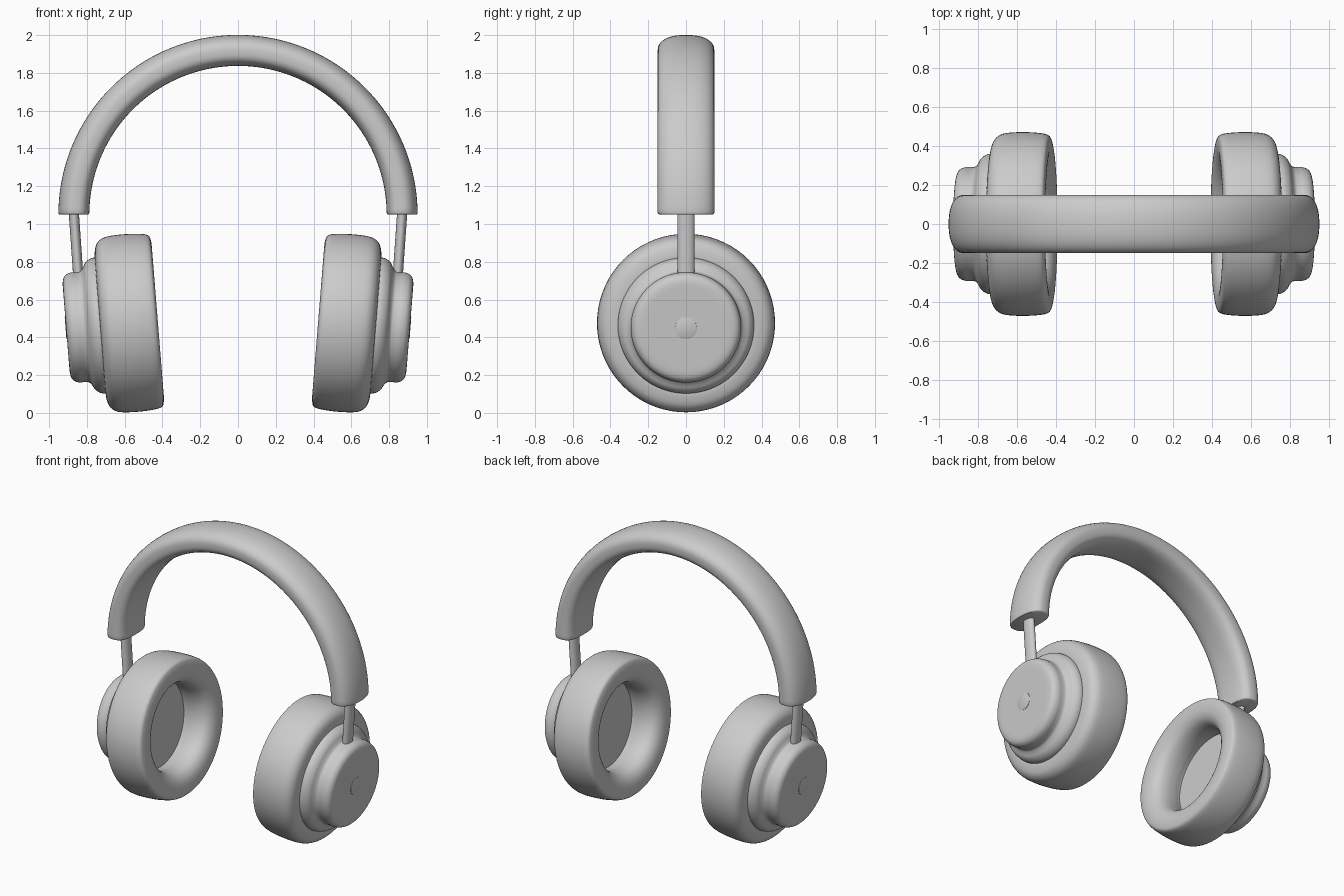
import bpy, bmesh, math
from mathutils import Matrix, Vector

if "Cube" in bpy.data.objects:
    bpy.data.objects.remove(bpy.data.objects["Cube"])

# Right ear cup frame: local z is the cup axis, pointing outward and slightly down
CUP = Matrix.Translation((0.577, 0, 0.475)) @ Matrix.Rotation(math.radians(94.6), 4, 'Y')


def finish(name, bm, mirror=False, angle=40):
    bmesh.ops.remove_doubles(bm, verts=bm.verts, dist=1e-5)
    bmesh.ops.recalc_face_normals(bm, faces=bm.faces)
    me = bpy.data.meshes.new(name)
    bm.to_mesh(me)
    bm.free()
    ob = bpy.data.objects.new(name, me)
    bpy.context.collection.objects.link(ob)
    bpy.ops.object.select_all(action='DESELECT')
    ob.select_set(True)
    bpy.context.view_layer.objects.active = ob
    bpy.ops.object.shade_smooth_by_angle(angle=math.radians(angle))
    if mirror:
        ob.modifiers.new("Mirror", 'MIRROR').use_mirror_merge = False
    return ob


def smooth_profile(pts, steps=4, closed=False):
    """Catmull-Rom curve through the profile points."""
    n = len(pts)
    get = lambda i: Vector(pts[i % n] if closed else pts[max(0, min(n - 1, i))])
    out = []
    for i in range(n if closed else n - 1):
        p0, p1, p2, p3 = (get(i + k) for k in (-1, 0, 1, 2))
        for s in range(steps):
            t = s / steps
            out.append(0.5 * (2 * p1 + (p2 - p0) * t + (2 * p0 - 5 * p1 + 4 * p2 - p3) * t * t
                              + (3 * p1 - p0 - 3 * p2 + p3) * t ** 3))
    if not closed:
        out.append(get(n - 1))
    return out


def bridge(bm, rings, closed=False):
    for a, b in zip(rings, rings[1:] + rings[:1] if closed else rings[1:]):
        for j in range(len(a)):
            k = (j + 1) % len(a)
            bm.faces.new((a[j], a[k], b[k], b[j]))


def lathe(name, profile, closed=False, segs=72):
    """Revolve (axial, radius) points about the cup axis; mirrored to both sides."""
    bm = bmesh.new()
    rings = []
    for a, r in profile:
        rings.append([bm.verts.new(CUP @ Vector((r * math.cos(t), r * math.sin(t), a)))
                      for t in (2 * math.pi * j / segs for j in range(segs))])
    bridge(bm, rings, closed)
    if not closed:
        bm.faces.new(rings[0])
        bm.faces.new(rings[-1])
    return finish(name, bm, mirror=True)


# Ear cushions: soft ring around a recessed opening
cushion = [(0.13, 0.30), (0.05, 0.297), (0.0, 0.288), (-0.06, 0.288), (-0.11, 0.305),
           (-0.14, 0.34), (-0.152, 0.385), (-0.15, 0.43), (-0.134, 0.458), (-0.07, 0.469),
           (0.02, 0.471), (0.095, 0.463), (0.133, 0.438), (0.149, 0.40), (0.152, 0.35)]
lathe("ear_cushion", smooth_profile(cushion, closed=True), closed=True)

# Lining at the bottom of the opening
lathe("speaker_lining", [(0.05, 0.32), (0.08, 0.32)])

# Outer housing: stepped shell with a rounded cap
housing = [(0.10, 0.358), (0.15, 0.361), (0.18, 0.356), (0.205, 0.338), (0.22, 0.313),
           (0.235, 0.296), (0.26, 0.292), (0.285, 0.292), (0.31, 0.284), (0.326, 0.267),
           (0.333, 0.24), (0.334, 0.20)]
lathe("cup_housing", smooth_profile(housing))

# Small flush button in the middle of each cap
lathe("cap_button", [(0.32, 0.058), (0.336, 0.058), (0.337, 0.056)], segs=40)

# Slider stems: oval rods from the headband into the housings
bm = bmesh.new()
rings = []
for x, z in ((0.844, 0.70), (0.872, 1.10)):
    rings.append([bm.verts.new((x + 0.027 * math.cos(t), 0.045 * math.sin(t), z))
                  for t in (2 * math.pi * j / 32 for j in range(32))])
bridge(bm, rings)
for ring in rings:
    bm.faces.new(ring)
finish("slider_stem", bm, mirror=True)

# Headband: half-circle sweep of a domed section, flatter on the inside
R, SEGS, SIDES = 0.869, 80, 48
stations = [(0, 0.94), (0.004, 0.98), (0.012, 1.0)]
stations += [(math.pi * i / SEGS, 1.0) for i in range(1, SEGS)]
stations += [(math.pi - a, s) for a, s in stations[2::-1]]
bm = bmesh.new()
rings = []
for ang, scale in stations:
    ring = []
    for j in range(SIDES):
        t = 2 * math.pi * j / SIDES
        c, s = math.cos(t), math.sin(t)
        e = 2 / 2.3 if c > 0 else 2 / 3
        depth = R + scale * math.copysign(abs(c) ** e, c) * 0.082
        y = scale * math.copysign(abs(s) ** e, s) * 0.15
        ring.append(bm.verts.new((depth * math.cos(ang), y, 1.05 + depth * math.sin(ang))))
    rings.append(ring)
bridge(bm, rings)
bm.faces.new(rings[0])
bm.faces.new(rings[-1])
finish("headband", bm)
